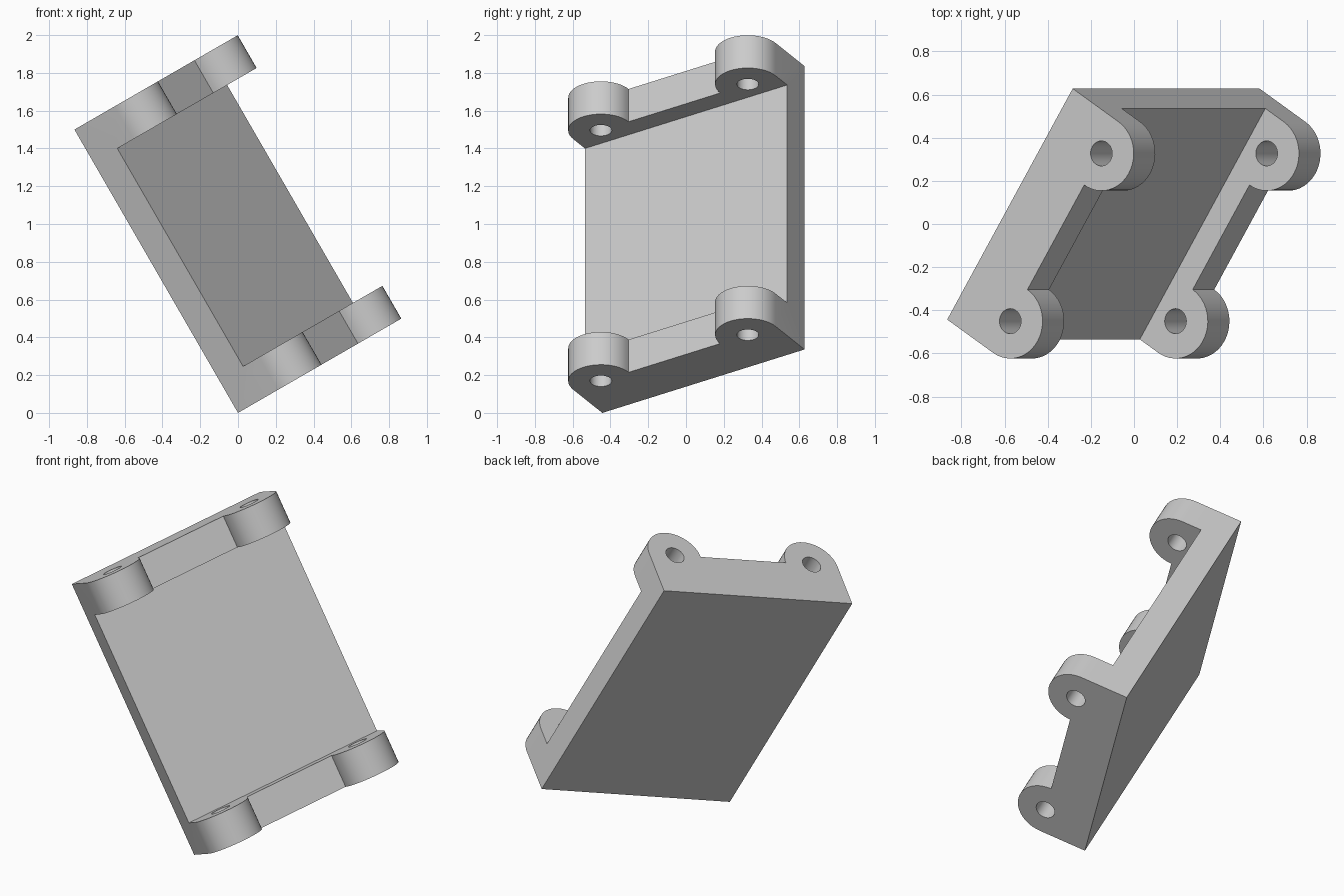
import bpy, bmesh
from math import sin, cos, pi, radians
from mathutils import Matrix, Vector

if "Cube" in bpy.data.objects:
    bpy.data.objects.remove(bpy.data.objects["Cube"])

LENGTH, WIDTH = 1.732, 1.264      # along the tilted axis, across the plate
FLOOR, WALL = 0.173, 0.20         # plate thickness, end wall thickness
EAR_R, EAR_H, HOLE_R = 0.173, 0.29, 0.058
EAR_CENTRES = (EAR_R, WIDTH - EAR_R)

# Local axes: x = out of the plate, y = across it, z = along its length
roll = radians(32.1)
p, y = Vector((cos(pi / 6), 0, 0.5)), Vector((0, 1, 0))
normal = p * cos(roll) - y * sin(roll)
across = p * sin(roll) + y * cos(roll)
along = Vector((-0.5, 0, cos(pi / 6)))
pose = Matrix((normal, across, along)).transposed().to_4x4()
pose.translation = (0, -0.443, 0)


def prism(name, outline, z0, z1):
    """Extrude a closed x/y outline from z0 to z1."""
    bm = bmesh.new()
    face = bm.faces.new([bm.verts.new((a, b, z0)) for a, b in outline])
    top = bmesh.ops.extrude_face_region(bm, geom=[face])["geom"]
    bmesh.ops.translate(bm, vec=(0, 0, z1 - z0),
                        verts=[v for v in top if isinstance(v, bmesh.types.BMVert)])
    bmesh.ops.recalc_face_normals(bm, faces=bm.faces)
    mesh = bpy.data.meshes.new(name)
    bm.to_mesh(mesh)
    bm.free()
    obj = bpy.data.objects.new(name, mesh)
    bpy.context.collection.objects.link(obj)
    obj.matrix_world = pose
    return obj


def arc(cx, cy, r, start, end, steps):
    return [(cx + r * cos(start + (end - start) * i / steps),
             cy + r * sin(start + (end - start) * i / steps)) for i in range(steps + 1)]


# Body: end profile with two round ears, run the full length
outline = [(0, 0)]
for c in EAR_CENTRES:
    outline += arc(EAR_H, c, EAR_R, -pi / 2, pi / 2, 24)
outline.append((0, WIDTH))
bracket = prism("ear_bracket", outline, 0, LENGTH)

# Cutters: open middle between the end walls, and a pin hole through each ear pair
cutters = [prism("middle_cutter", [(FLOOR, -0.2), (1, -0.2), (1, WIDTH + 0.2), (FLOOR, WIDTH + 0.2)],
                 WALL, LENGTH - WALL)]
for c in EAR_CENTRES:
    cutters.append(prism("hole_cutter", arc(EAR_H, c, HOLE_R, 0, 2 * pi, 32)[:-1],
                         -0.1, LENGTH + 0.1))

bpy.context.view_layer.objects.active = bracket
bracket.select_set(True)
for cutter in cutters:
    mod = bracket.modifiers.new("cut", "BOOLEAN")
    mod.operation, mod.solver, mod.object = "DIFFERENCE", "EXACT", cutter
    bpy.ops.object.modifier_apply(modifier=mod.name)
    bpy.data.objects.remove(cutter)

bpy.ops.object.shade_smooth_by_angle(angle=radians(30))
